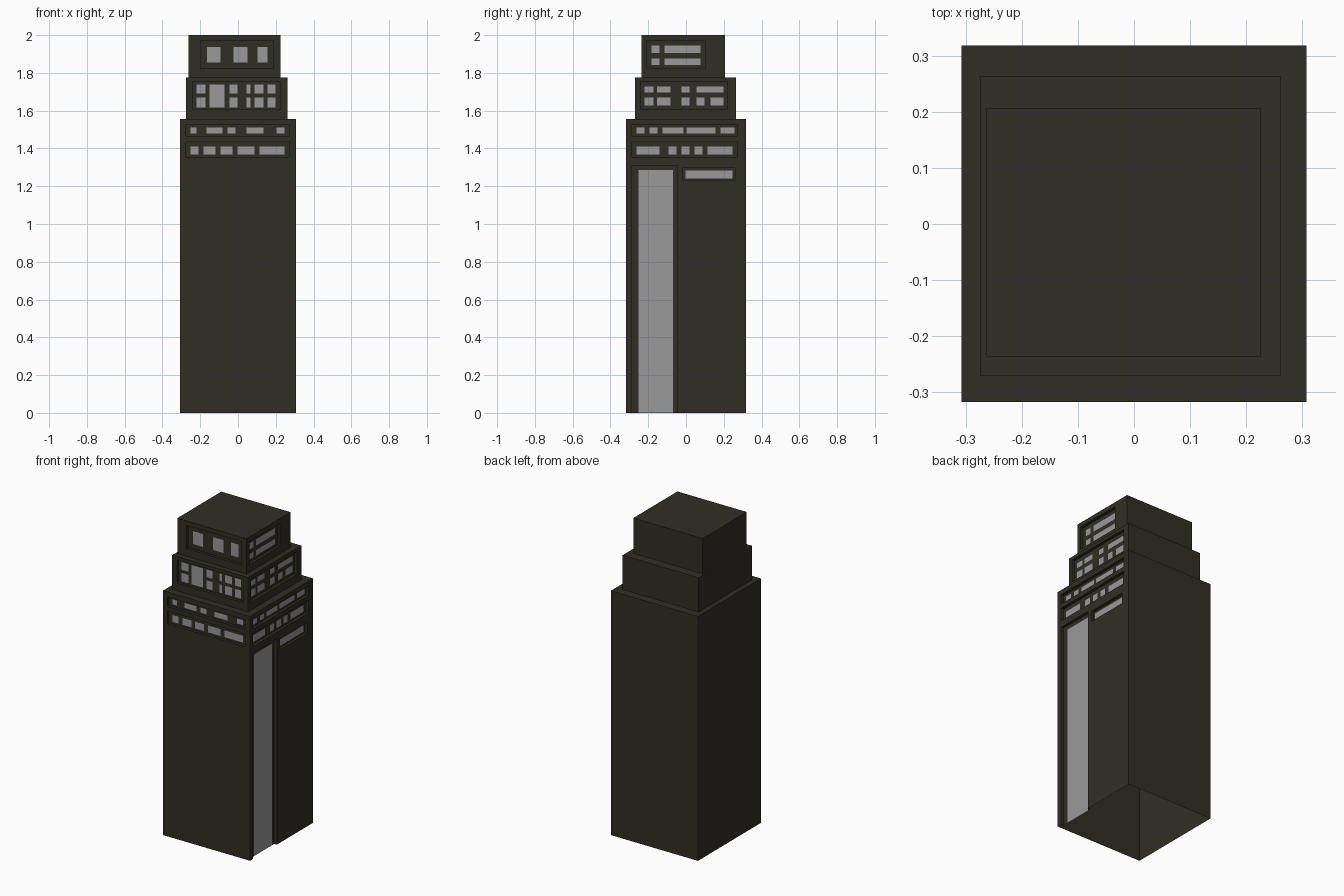
import bpy, bmesh

if "Cube" in bpy.data.objects:
    bpy.data.objects.remove(bpy.data.objects["Cube"])

DEPTH = 0.018  # how far window bands sit behind the wall


def material(name, rgb):
    m = bpy.data.materials.new(name)
    m.diffuse_color = (*rgb, 1)
    m.use_nodes = True
    m.node_tree.nodes["Principled BSDF"].inputs["Base Color"].default_value = m.diffuse_color
    return m


STONE = material("dark stone", (0.029, 0.028, 0.018))
GLASS = material("grey glass", (0.32, 0.32, 0.32))


def row(z0, z1, *us):
    """Windows of one row: pairs of left and right edges between two heights."""
    return [(us[i], us[i + 1], z0, z1) for i in range(0, len(us), 2)]


def inside(rects, u, z):
    return any(a < u < b and c < z < d for a, b, c, d in rects)


def wall(bm, place, u0, u1, z0, z1, bands, windows):
    """Wall split along the band and window edges; bands are pushed inward."""
    rects = bands + windows
    us = sorted({u0, u1} | {v for r in rects for v in r[:2]})
    zs = sorted({z0, z1} | {v for r in rects for v in r[2:]})
    nu, nz = len(us) - 1, len(zs) - 1

    def quad(*pts):
        return bm.faces.new([bm.verts.new(place(*p)) for p in pts])

    def mid(i, j):
        return (us[i] + us[i + 1]) / 2, (zs[j] + zs[j + 1]) / 2

    depth = [[DEPTH if inside(bands, *mid(i, j)) else 0 for j in range(nz)]
             for i in range(nu)]
    for i in range(nu):
        for j in range(nz):
            a, b, c, e, d = us[i], us[i + 1], zs[j], zs[j + 1], depth[i][j]
            f = quad((a, c, d), (b, c, d), (b, e, d), (a, e, d))
            f.material_index = int(inside(windows, *mid(i, j)))
            # reveals between this cell and its right and upper neighbours
            if i + 1 < nu and depth[i + 1][j] != d:
                n = depth[i + 1][j]
                quad((b, c, d), (b, c, n), (b, e, n), (b, e, d))
            if j + 1 < nz and depth[i][j + 1] != d:
                n = depth[i][j + 1]
                quad((a, e, d), (b, e, d), (b, e, n), (a, e, n))


def tier(name, box, z0, z1, front, right, upper=None):
    """Bottomless block; its roof is a ledge around the next tier's footprint."""
    x0, x1, y0, y1 = box
    bm = bmesh.new()
    wall(bm, lambda u, z, d: (u, y0 + d, z), x0, x1, z0, z1, *front)
    wall(bm, lambda u, z, d: (x1 - d, u, z), y0, y1, z0, z1, *right)
    wall(bm, lambda u, z, d: (-u, y1, z), -x1, -x0, z0, z1, [], [])
    wall(bm, lambda u, z, d: (x0, -u, z), -y1, -y0, z0, z1, [], [])

    def ring(b):
        return [bm.verts.new((x, y, z1)) for x, y in
                ((b[0], b[2]), (b[1], b[2]), (b[1], b[3]), (b[0], b[3]))]
    outer = ring(box)
    if upper:
        inner = ring(upper)
        for i in range(4):
            k = (i + 1) % 4
            bm.faces.new((outer[i], outer[k], inner[k], inner[i]))
    else:
        bm.faces.new(outer)
    bmesh.ops.remove_doubles(bm, verts=bm.verts, dist=1e-5)
    me = bpy.data.meshes.new(name)
    bm.to_mesh(me)
    bm.free()
    me.materials.append(STONE)
    me.materials.append(GLASS)
    bpy.context.collection.objects.link(bpy.data.objects.new(name, me))


LOW = (-0.307, 0.307, -0.317, 0.318)
MID = (-0.274, 0.262, -0.271, 0.264)
TOP = (-0.263, 0.226, -0.236, 0.207)

# Lower tier: two window bands all along, tall doorway and slot on the right
low_front = (
    [(-0.276, 0.272, 1.465, 1.526), (-0.276, 0.272, 1.354, 1.436)],
    row(1.478, 1.51, -0.251, -0.22, -0.167, -0.082, -0.056, -0.013,
        0.045, 0.135, 0.204, 0.246)
    + row(1.367, 1.41, -0.251, -0.209, -0.183, -0.119, -0.093, -0.029,
          -0.003, 0.087, 0.114, 0.246))
low_right = (
    [(-0.286, 0.272, 1.465, 1.526), (-0.286, 0.272, 1.354, 1.436),
     (-0.286, -0.048, 0, 1.31), (-0.016, 0.26, 1.229, 1.296)],
    row(1.478, 1.51, -0.262, -0.22, -0.193, -0.151, -0.124, -0.013,
        0.003, 0.156, 0.183, 0.257)
    + row(1.367, 1.41, -0.262, -0.14, -0.093, -0.05, -0.024, 0.019,
          0.045, 0.087, 0.114, 0.246)
    + row(0, 1.285, -0.251, -0.069)
    + row(1.24, 1.283, -0.003, 0.246))
tier("lower_tier", LOW, 0, 1.557, low_front, low_right, MID)

# Middle tier: one band with two rows of windows on each side
cols = (-0.22, -0.172, -0.045, -0.003, 0.045, 0.066, 0.087, 0.135, 0.156, 0.198)
mid_front = (
    [(-0.241, 0.225, 1.606, 1.754)],
    row(1.69, 1.738, *cols) + row(1.616, 1.669, *cols)
    + row(1.616, 1.738, -0.151, -0.071))
cols = (-0.22, -0.172, -0.154, -0.082, -0.024, 0.019)
mid_right = (
    [(-0.241, 0.22, 1.608, 1.754)],
    row(1.696, 1.728, *cols, 0.056, 0.198)
    + row(1.627, 1.669, *cols, 0.056, 0.098, 0.13, 0.198))
tier("middle_tier", MID, 1.557, 1.775, mid_front, mid_right, TOP)

# Upper tier
top_front = (
    [(-0.198, 0.188, 1.823, 1.971)],
    row(1.855, 1.937, -0.164, -0.093, -0.024, 0.05, 0.103, 0.156))
cols = (-0.183, -0.14, -0.114, 0.077)
top_right = (
    [(-0.209, 0.1, 1.823, 1.971)],
    row(1.905, 1.945, *cols) + row(1.842, 1.876, *cols))
tier("upper_tier", TOP, 1.775, 2, top_front, top_right)
